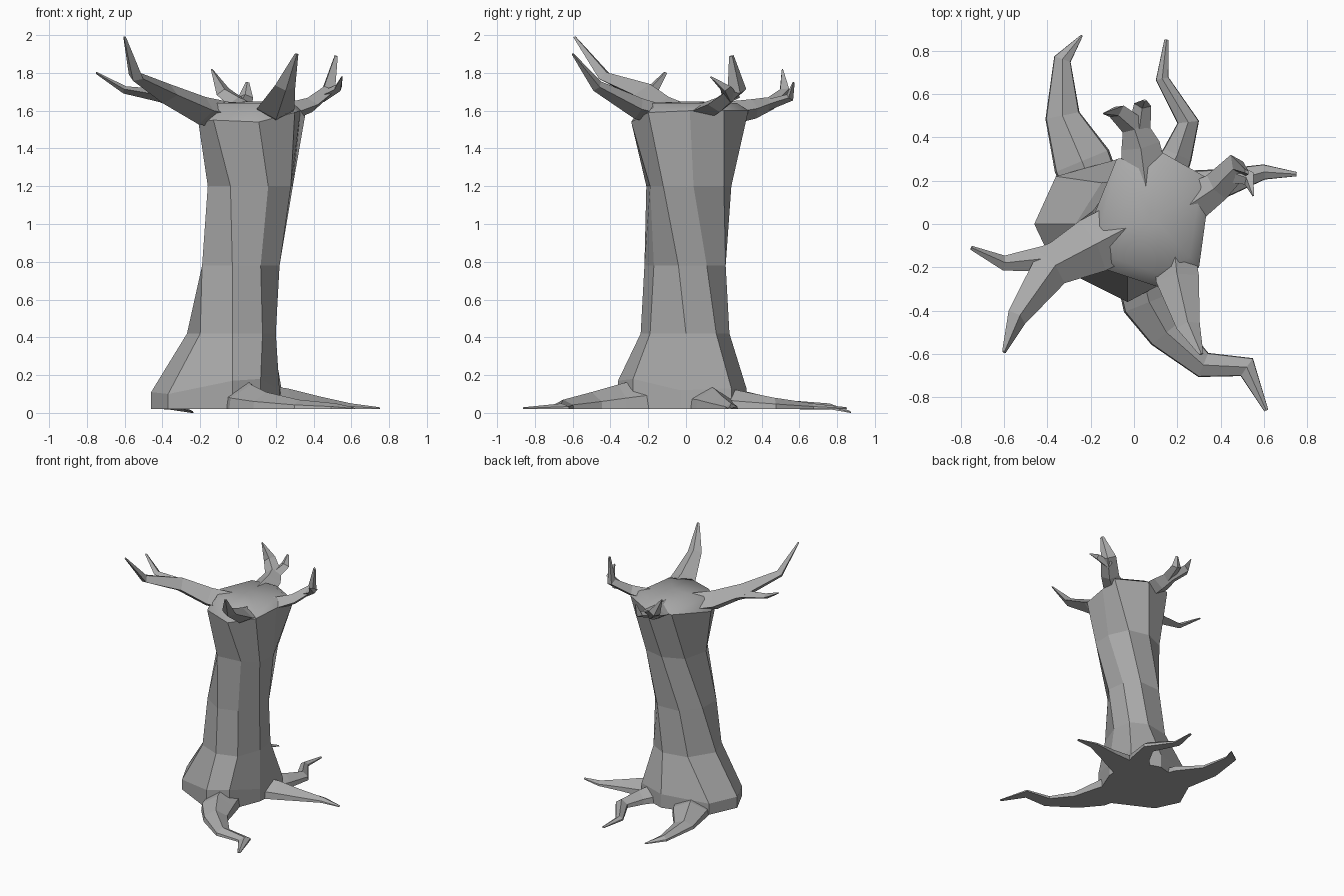
import bpy
import bmesh
from mathutils import Vector

default_cube = bpy.data.objects.get("Cube")
if default_cube:
    bpy.data.objects.remove(default_cube, do_unlink=True)

# Single bark colour
bark = bpy.data.materials.new("grey_bark")
bark.use_nodes = True
bark_colour = (.4, .4, .4, 1)
bark.diffuse_color = bark_colour
bark.node_tree.nodes["Principled BSDF"].inputs["Base Color"].default_value = bark_colour


def finish(name, mesh_builder):
    """Turn a bmesh into a named object with the bark material."""
    bmesh.ops.recalc_face_normals(mesh_builder, faces=mesh_builder.faces)
    mesh = bpy.data.meshes.new(name)
    mesh_builder.to_mesh(mesh)
    mesh_builder.free()
    mesh.materials.append(bark)
    part = bpy.data.objects.new(name, mesh)
    bpy.context.scene.collection.objects.link(part)
    return part


def loft(name, rings, close_start=True, close_end=True):
    """Skin a sequence of closed rings with quads and optional end caps."""
    builder = bmesh.new()
    loops = [[builder.verts.new(point) for point in ring] for ring in rings]
    for lower, upper in zip(loops, loops[1:]):
        for i in range(len(lower)):
            j = (i + 1) % len(lower)
            builder.faces.new((lower[i], lower[j], upper[j], upper[i]))
    if close_start:
        builder.faces.new(loops[0])
    if close_end:
        builder.faces.new(loops[-1])
    return finish(name, builder)


def sweep(name, centres, profile, sizes, keep_upright):
    """Sweep a profile along a path; each size is a width and a height."""
    side, rings = None, []
    for i, centre in enumerate(centres):
        tangent = Vector()
        if i > 0:
            tangent += (centre - centres[i - 1]).normalized()
        if i < len(centres) - 1:
            tangent += (centres[i + 1] - centre).normalized()
        tangent.normalize()
        if side is None:
            side = tangent.cross(Vector((0, 0, 1)))
        side = (side - tangent * side.dot(tangent)).normalized()
        up = Vector((0, 0, 1)) if keep_upright else side.cross(tangent)
        width, height = sizes[i]
        rings.append([centre + side * (s * width) + up * (u * height) for s, u in profile])
    return loft(name, rings)


# Trunk: eight corners per level, twisting clockwise on the way up
trunk_levels = [
    (.42, [(-.03, -.24), (.13, -.19), (.2, 0), (.18, .16), (.05, .23), (-.15, .19), (-.27, 0), (-.2, -.17)]),
    (.78, [(-.03, -.22), (.12, -.17), (.22, -.04), (.2, .11), (.11, .21), (-.08, .2), (-.19, .06), (-.19, -.12)]),
    (1.2, [(-.04, -.21), (.16, -.19), (.28, -.12), (.29, .04), (.22, .2), (.05, .24), (-.11, .17), (-.16, -.03)]),
]
flare = [(-.03, -.36, .17), (.12, -.28, .18), (.22, -.03, .12), (.23, .24, .13),
         (0, .32, .13), (-.36, .22, .11), (-.46, 0, .11), (-.37, -.19, .1)]
top_ring = [(-.13, -.21, 1.55), (.11, -.29, 1.54), (.3, -.2, 1.59), (.33, .02, 1.6),
            (.36, .2, 1.6), (.13, .33, 1.6), (-.08, .3, 1.6), (-.21, -.02, 1.54)]
footprint = [(x, y, .02) for x, y, z in flare]
middle_rings = [[(x, y, z) for x, y in outline] for z, outline in trunk_levels]
loft("trunk", [footprint, flare] + middle_rings + [top_ring], close_end=False)

# Crown: a softly domed cap over the trunk
crown_centre = Vector((.09, .03, 1.65))
inner_ring = []
for point in top_ring:
    spot = crown_centre.lerp(Vector(point), .8)
    spot.z = crown_centre.z - .01
    inner_ring.append(spot)
crown_tip = [crown_centre.lerp(spot, .1) for spot in inner_ring]
crown = loft("crown", [top_ring, inner_ring, crown_tip], close_start=False)
for face in crown.data.polygons:
    face.use_smooth = True

# Branches: diamond sections with a ridge on top; points are x, y, z, width
diamond = [(-.5, 0), (0, .5), (.5, 0), (0, -.5)]
flatness = .58
branches = {
    "right_branch": [(0, 0, 1.56, .26), (-.19, -.1, 1.6, .26), (-.38, -.2, 1.69, .19),
                     (-.54, -.43, 1.78, .1), (-.6, -.59, 1.99, .02)],
    "right_branch_fork": [(-.24, -.12, 1.63, .18), (-.41, -.16, 1.68, .12),
                          (-.6, -.18, 1.71, .07), (-.75, -.11, 1.8, .02)],
    "front_branch": [(.18, -.06, 1.56, .18), (.2, -.25, 1.61, .2),
                     (.25, -.47, 1.73, .11), (.31, -.6, 1.9, .02)],
    "left_branch": [(.2, .05, 1.57, .2), (.38, .17, 1.63, .14),
                    (.48, .27, 1.71, .12), (.52, .24, 1.89, .03)],
    "left_branch_fork": [(.44, .24, 1.67, .1), (.53, .21, 1.72, .07), (.55, .13, 1.78, .01)],
    "back_branch": [(.06, .13, 1.57, .24), (.03, .36, 1.61, .18), (0, .45, 1.64, .12),
                    (-.08, .52, 1.7, .09), (-.14, .51, 1.82, .01)],
    "back_branch_fork": [(.02, .4, 1.62, .11), (.04, .55, 1.67, .08), (.05, .57, 1.75, .02)],
}
for branch_name, path in branches.items():
    centres = [Vector(point[:3]) for point in path]
    sizes = [(point[3], point[3] * flatness) for point in path]
    sweep(branch_name, centres, diamond, sizes, keep_upright=False)

# Roots: ridged sections lying flat on the ground; points are x, y, width, height
root_profile = [(-.5, 0), (-.47, .45), (0, 1), (.47, .45), (.5, 0)]
roots = {
    "front_root": [(.03, -.2, .24, .17), (.07, -.36, .25, .13), (.15, -.5, .18, .09),
                   (.32, -.65, .12, .05), (.52, -.66, .1, .03), (.61, -.86, .02, .01)],
    "back_right_root": [(-.18, .14, .26, .1), (-.24, .29, .27, .1), (-.33, .5, .16, .05),
                        (-.33, .76, .08, .03), (-.24, .87, .01, .01)],
    "back_left_root": [(.13, .18, .2, .12), (.2, .32, .14, .09), (.25, .47, .1, .06),
                       (.13, .67, .06, .03), (.15, .85, .02, .01)],
    "left_root": [(.12, .1, .22, .13), (.26, .15, .2, .11), (.42, .19, .13, .07),
                  (.6, .24, .07, .03), (.75, .23, .02, .01)],
}
for root_name, path in roots.items():
    centres = [Vector((x, y, .02)) for x, y, width, height in path]
    if root_name == "back_right_root":
        centres[-1].z = 0
    sizes = [(width, height) for x, y, width, height in path]
    sweep(root_name, centres, root_profile, sizes, keep_upright=True)
